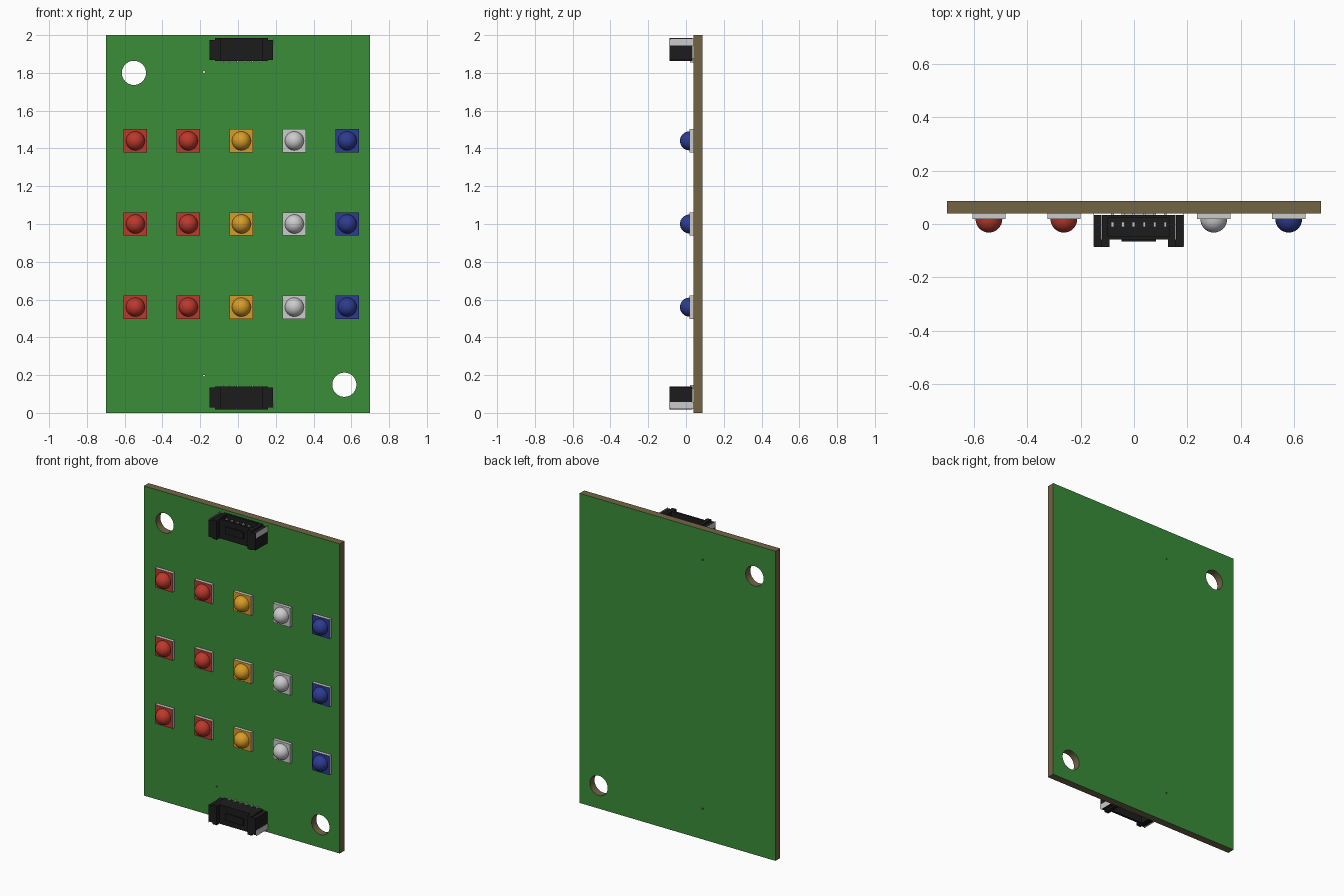
import bpy, bmesh, math
from mathutils import Matrix, Vector

if "Cube" in bpy.data.objects:
    bpy.data.objects.remove(bpy.data.objects["Cube"])


def mat(name, r, g, b):
    m = bpy.data.materials.new(name)
    m.diffuse_color = (r, g, b, 1)
    m.use_nodes = True
    m.node_tree.nodes["Principled BSDF"].inputs["Base Color"].default_value = m.diffuse_color
    return m


GREEN = mat("board_green", 0.042, 0.27, 0.042)
BROWN = mat("board_core", 0.17, 0.13, 0.06)
BLACK = mat("housing_black", 0.012, 0.012, 0.012)
METAL = mat("metal", 0.55, 0.55, 0.55)
RED = mat("lens_red", 0.5, 0.04, 0.025)
AMBER = mat("lens_amber", 0.68, 0.33, 0.02)
CLEAR = mat("lens_clear", 0.55, 0.55, 0.55)
BLUE = mat("lens_blue", 0.026, 0.045, 0.28)

CX = 0.018            # centre line of the parts on the board
FACE = 0.0385         # front surface of the board
BACK = 0.0865


def add_object(name, bm, *mats):
    me = bpy.data.meshes.new(name)
    bm.to_mesh(me)
    bm.free()
    for m in mats:
        me.materials.append(m)
    ob = bpy.data.objects.new(name, me)
    bpy.context.collection.objects.link(ob)
    return ob


def box(bm, x0, x1, y0, y1, z0, z1):
    size = Matrix.Diagonal((x1 - x0, y1 - y0, abs(z1 - z0), 1))
    mid = Vector(((x0 + x1) / 2, (y0 + y1) / 2, (z0 + z1) / 2))
    bmesh.ops.create_cube(bm, size=1, matrix=Matrix.Translation(mid) @ size)


# Board: outline with mounting holes and pilot holes, extruded
def make_board():
    def circle(x, z, r, n):
        return [(x + r * math.cos(2 * math.pi * i / n),
                 z + r * math.sin(2 * math.pi * i / n)) for i in range(n)]

    loops = [[(-0.7, 0), (0.7, 0), (0.7, 2), (-0.7, 2)],
             circle(-0.551, 1.80, 0.064, 48), circle(0.563, 0.149, 0.064, 48),
             circle(-0.18, 1.805, 0.005, 12), circle(-0.18, 0.197, 0.005, 12)]
    cu = bpy.data.curves.new("board_outline", "CURVE")
    cu.dimensions = "2D"
    cu.fill_mode = "BOTH"
    cu.extrude = (BACK - FACE) / 2
    for pts in loops:
        s = cu.splines.new("POLY")
        s.points.add(len(pts) - 1)
        for p, (x, z) in zip(s.points, pts):
            p.co = (x, z, 0, 1)
        s.use_cyclic_u = True
    tmp = bpy.data.objects.new("board_outline", cu)
    bpy.context.collection.objects.link(tmp)
    dg = bpy.context.evaluated_depsgraph_get()
    me = bpy.data.meshes.new_from_object(tmp.evaluated_get(dg))
    bpy.data.objects.remove(tmp)
    bm = bmesh.new()
    bm.from_mesh(me)
    bpy.data.meshes.remove(me)
    bmesh.ops.remove_doubles(bm, verts=bm.verts, dist=1e-5)
    bm.transform(Matrix.Translation((0, (FACE + BACK) / 2, 0))
                 @ Matrix.Rotation(math.pi / 2, 4, "X"))
    bmesh.ops.recalc_face_normals(bm, faces=bm.faces)
    for f in bm.faces:
        f.material_index = 0 if abs(f.normal.y) > 0.9 else 1
        f.smooth = False
    add_object("circuit_board", bm, GREEN, BROWN)


# Light: square base with coloured front and a half-sphere lens
def make_light(name, x, z, colour):
    h, front, r = 0.062, 0.018, 0.05
    bm = bmesh.new()
    box(bm, x - h, x + h, front, FACE, z - h, z + h)
    bm.normal_update()
    for f in bm.faces:
        f.material_index = 1 if f.normal.y < -0.9 else 0
    add_object(name + "_base", bm, METAL, colour)

    bm = bmesh.new()
    bmesh.ops.create_uvsphere(bm, u_segments=32, v_segments=16, radius=r)
    bmesh.ops.delete(bm, geom=[v for v in bm.verts if v.co.z < -1e-4], context="VERTS")
    bm.transform(Matrix.Translation((x, front, z)) @ Matrix.Rotation(math.pi / 2, 4, "X"))
    for f in bm.faces:
        f.smooth = True
    add_object(name + "_lens", bm, colour)


# Connector: open toward the board edge; flip puts it at the lower edge
def make_connector(name, flip):
    def put(bm, x0, x1, y0, y1, z0, z1):
        if flip:
            z0, z1 = 2.003 - z1, 2.003 - z0
        box(bm, CX + x0, CX + x1, y0, y1, z0, z1)

    bm = bmesh.new()
    put(bm, -0.138, 0.138, -0.058, 0.034, 1.862, 1.885)      # floor
    put(bm, -0.138, 0.138, -0.058, -0.044, 1.885, 1.985)     # front wall
    put(bm, -0.138, 0.138, 0.022, 0.034, 1.885, 1.985)       # wall on board side
    put(bm, -0.065, 0.065, -0.065, -0.058, 1.905, 1.95)      # latch plate
    for s in (-1, 1):
        def side(a, b, *rest):
            put(bm, min(s * a, s * b), max(s * a, s * b), *rest)
        side(0.115, 0.138, -0.044, 0.022, 1.885, 1.985)      # end wall
        side(0.110, 0.140, -0.0865, -0.058, 1.862, 1.985)    # front rib
        side(0.140, 0.168, -0.0865, 0.034, 1.868, 1.975)     # wing
    add_object(name + "_housing", bm, BLACK)

    bm = bmesh.new()
    for i in range(6):
        x = (i - 2.5) * 0.0395
        put(bm, x - 0.005, x + 0.005, -0.012, 0.008, 1.885, 1.968)   # contact
        put(bm, x - 0.005, x + 0.005, 0.022, FACE, 1.855, 1.875)     # solder tail
    for x in (-0.1695, 0.168):                                       # side tabs
        put(bm, x, x + 0.0015, -0.084, FACE, 1.945, 1.982)
    add_object(name + "_pins", bm, METAL)


make_board()
columns = [("red_a", RED), ("red_b", RED), ("amber", AMBER), ("clear", CLEAR), ("blue", BLUE)]
for row, z in enumerate((0.56, 1.0, 1.44)):
    for col, (label, colour) in enumerate(columns):
        make_light(f"light_{label}_{row + 1}", CX + (col - 2) * 0.2805, z, colour)
make_connector("upper_connector", False)
make_connector("lower_connector", True)
